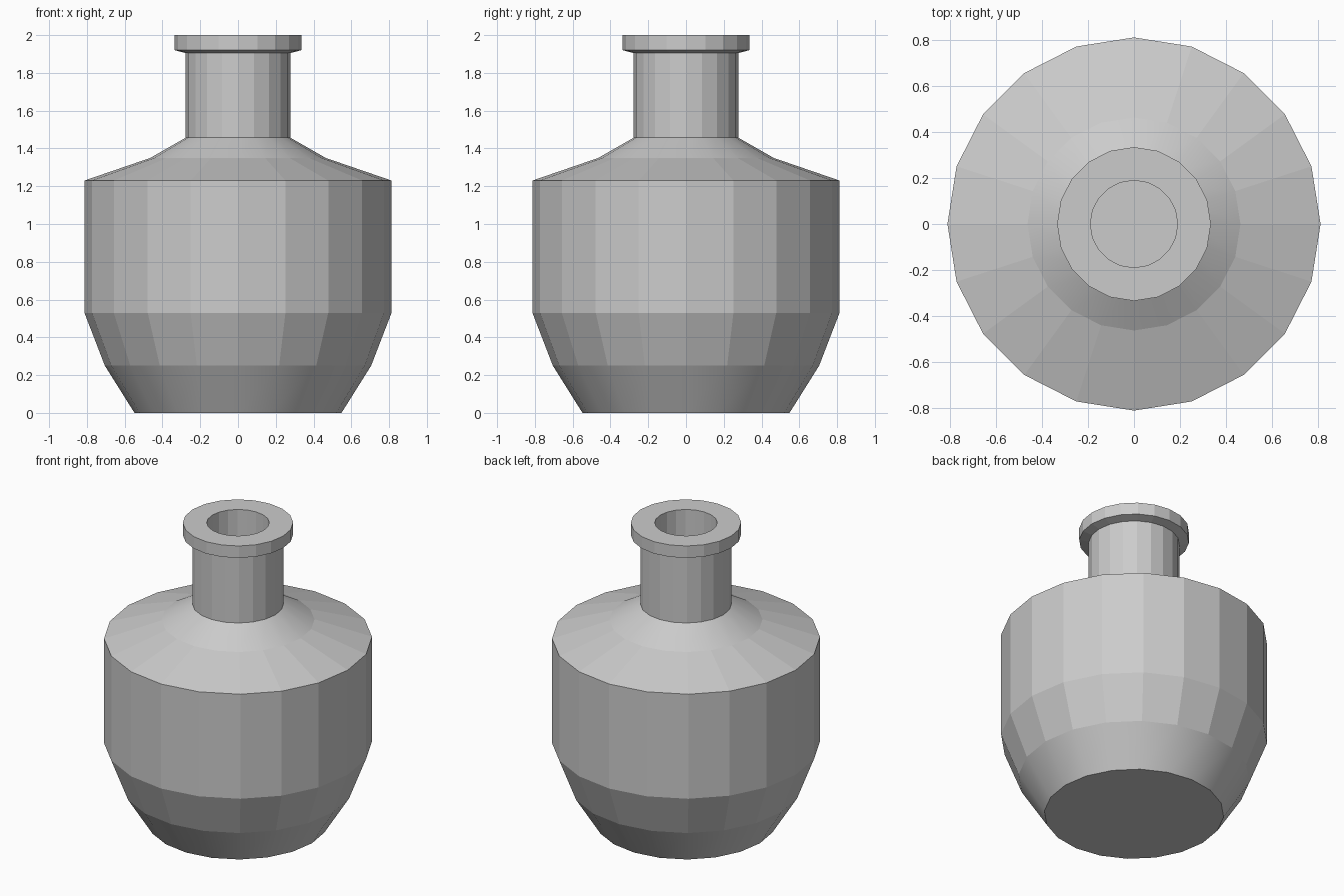
import bpy, bmesh
from math import cos, sin, tau

if "Cube" in bpy.data.objects:
    bpy.data.objects.remove(bpy.data.objects["Cube"])

SIDES = 20


def lathe(name, profile, smooth_bands=()):
    """Spin a (radius, z) profile around z and cap both ends."""
    bm = bmesh.new()
    rings = [[bm.verts.new((r * cos(tau * i / SIDES), r * sin(tau * i / SIDES), z))
              for i in range(SIDES)] for r, z in profile]
    for band, (low, high) in enumerate(zip(rings, rings[1:])):
        for i in range(SIDES):
            j = (i + 1) % SIDES
            face = bm.faces.new((low[i], low[j], high[j], high[i]))
            face.smooth = band in smooth_bands
    bm.faces.new(rings[0][::-1])
    bm.faces.new(rings[-1])
    bmesh.ops.recalc_face_normals(bm, faces=bm.faces)
    mesh = bpy.data.meshes.new(name)
    bm.to_mesh(mesh)
    bm.free()
    obj = bpy.data.objects.new(name, mesh)
    bpy.context.collection.objects.link(obj)
    return obj


# One continuous bottle: body, shoulder, neck, lip, then the bore inside the neck
profile = [
    (0.548, 0.0), (0.705, 0.25), (0.813, 0.53), (0.813, 1.23),   # body
    (0.464, 1.35), (0.277, 1.457),                               # shoulder
    (0.277, 1.905), (0.335, 1.92), (0.335, 2.0),                 # neck and lip
    (0.19, 2.0), (0.19, 1.457),                                  # bore
]
# Smooth bands: foot taper and upper shoulder; everything else is faceted
lathe("bottle", profile, smooth_bands=(0, 4))
